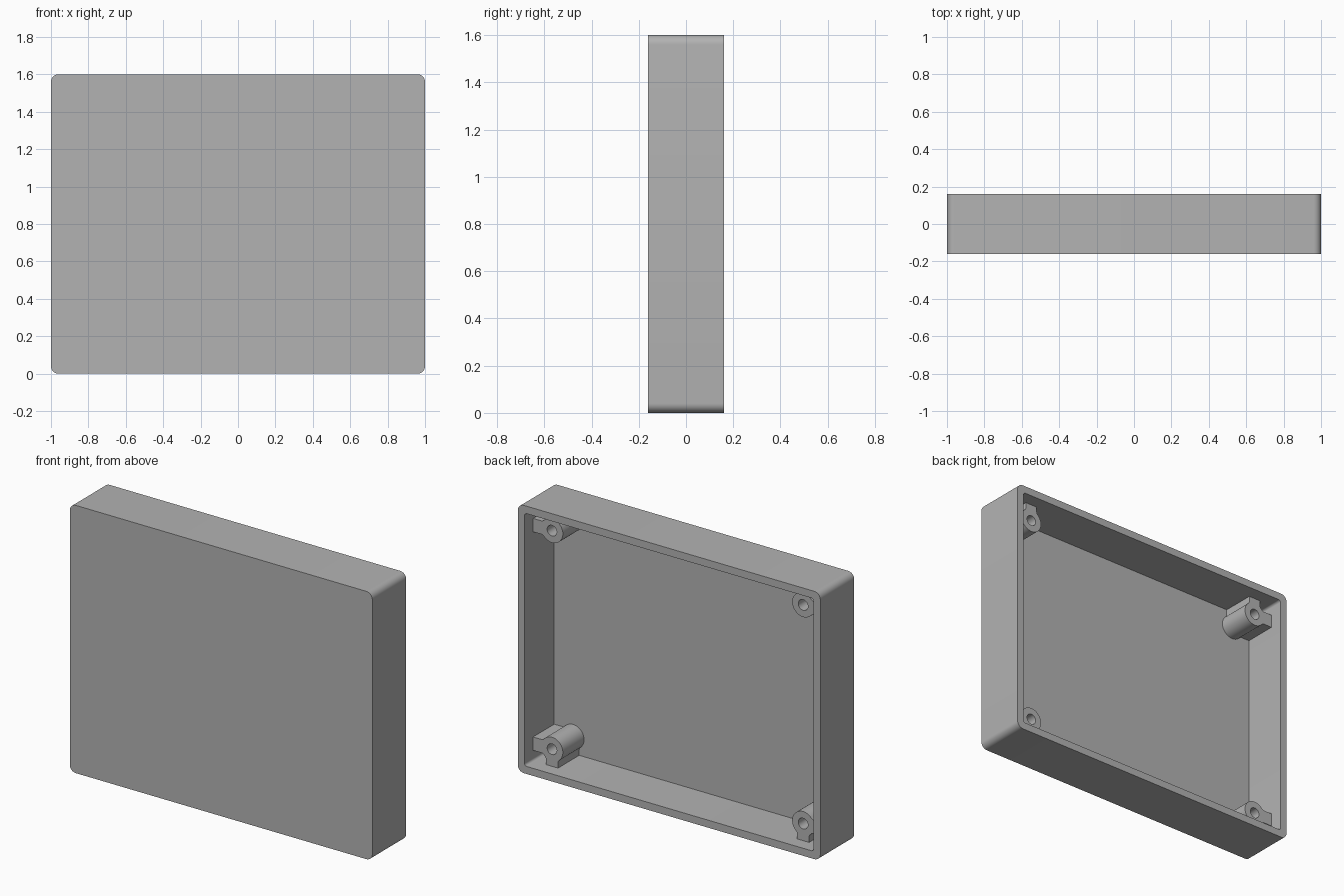
import bpy, bmesh, math

if "Cube" in bpy.data.objects:
    bpy.data.objects.remove(bpy.data.objects["Cube"])

W, H, D = 1.0, 0.8, 0.16          # half width, half height, half depth
WALL, FLOOR = 0.045, 0.04
BOSS_X, BOSS_Z, BOSS_TOP = 0.83, 0.653, 0.08

gray = bpy.data.materials.new("plain gray")
gray.use_nodes = True
gray.diffuse_color = (0.45, 0.45, 0.45, 1)
gray.node_tree.nodes["Principled BSDF"].inputs["Base Color"].default_value = gray.diffuse_color


def arc(cx, cy, r, a0, a1, n):
    steps = [math.radians(a0 + (a1 - a0) * i / n) for i in range(n + 1)]
    return [(cx + r * math.cos(a), cy + r * math.sin(a)) for a in steps]


def rounded_rect(w, h, r):
    pts = []
    for k, (sx, sy) in enumerate([(1, 1), (-1, 1), (-1, -1), (1, -1)]):
        pts += arc(sx * (w - r), sy * (h - r), r, 90 * k, 90 * k + 90, 8)
    return pts


def finish(obj):
    obj.data.materials.clear()
    obj.data.materials.append(gray)
    bpy.ops.object.select_all(action='DESELECT')
    obj.select_set(True)
    bpy.context.view_layer.objects.active = obj
    bpy.ops.object.shade_smooth_by_angle(angle=math.radians(35))


# Open tray: loops run from the front face, over the rim, to the inner floor
bm = bmesh.new()
outer = rounded_rect(W, H, 0.04)
inner = rounded_rect(W - WALL, H - WALL, 0.015)
rings = []
for loop, y in [(outer, -D), (outer, D), (inner, D), (inner, FLOOR - D)]:
    rings.append([bm.verts.new((x, y, z + H)) for x, z in loop])
for a, b in zip(rings, rings[1:]):
    for i in range(len(a)):
        j = (i + 1) % len(a)
        bm.faces.new((a[i], a[j], b[j], b[i]))
bm.faces.new(rings[0])
bm.faces.new(rings[-1])
bmesh.ops.recalc_face_normals(bm, faces=bm.faces)
mesh = bpy.data.meshes.new("tray_shell")
bm.to_mesh(mesh)
bm.free()
shell = bpy.data.objects.new("tray_shell", mesh)
bpy.context.collection.objects.link(shell)
finish(shell)


# Screw boss outline: a round post with two filleted ribs to the walls
def boss_outline(R=0.072, h=0.04, f=0.02):
    lat = h + f
    ax = math.sqrt((R + f) ** 2 - lat ** 2)
    t = math.degrees(math.atan2(lat, ax))
    len_x = W - WALL / 2 - BOSS_X
    len_z = H - WALL / 2 - BOSS_Z
    pts = [(len_x, -h), (len_x, h)]
    pts += arc(ax, lat, f, 270, 180 + t, 5)
    pts += arc(0, 0, R, t, 90 - t, 3)[1:-1]
    pts += arc(lat, ax, f, 270 - t, 180, 5)
    pts += [(h, len_z), (-h, len_z)]
    pts += arc(-lat, ax, f, 0, t - 90, 5)
    pts += arc(0, 0, R, 90 + t, 360 - t, 28)[1:-1]
    pts += arc(ax, -lat, f, 180 - t, 90, 5)
    return pts


def add_spline(curve, pts):
    spline = curve.splines.new('POLY')
    spline.points.add(len(pts) - 1)
    for p, (x, y) in zip(spline.points, pts):
        p.co = (x, y, 0, 1)
    spline.use_cyclic_u = True


# Four hollow bosses standing on the floor, one per corner
y0, y1 = -D + FLOOR / 2, BOSS_TOP
hole = arc(0, 0, 0.032, 0, 345, 23)
for sx, side in [(1, "left"), (-1, "right")]:
    for sz, level in [(1, "upper"), (-1, "lower")]:
        name = f"{level}_{side}_screw_boss"
        curve = bpy.data.curves.new(name + "_outline", 'CURVE')
        curve.dimensions = '2D'
        curve.fill_mode = 'BOTH'
        curve.extrude = (y1 - y0) / 2
        for loop in (boss_outline(), hole):
            add_spline(curve, [(x * sx, z * sz) for x, z in loop])
        temp = bpy.data.objects.new(name + "_outline", curve)
        bpy.context.collection.objects.link(temp)
        bpy.context.view_layer.update()
        mesh = bpy.data.meshes.new_from_object(
            temp.evaluated_get(bpy.context.evaluated_depsgraph_get()))
        bpy.data.objects.remove(temp)
        bm = bmesh.new()
        bm.from_mesh(mesh)
        bmesh.ops.remove_doubles(bm, verts=bm.verts, dist=0.0002)
        bmesh.ops.recalc_face_normals(bm, faces=bm.faces)
        bm.to_mesh(mesh)
        bm.free()
        boss = bpy.data.objects.new(name, mesh)
        bpy.context.collection.objects.link(boss)
        boss.rotation_euler.x = math.pi / 2
        boss.location = (sx * BOSS_X, (y0 + y1) / 2, H + sz * BOSS_Z)
        finish(boss)
